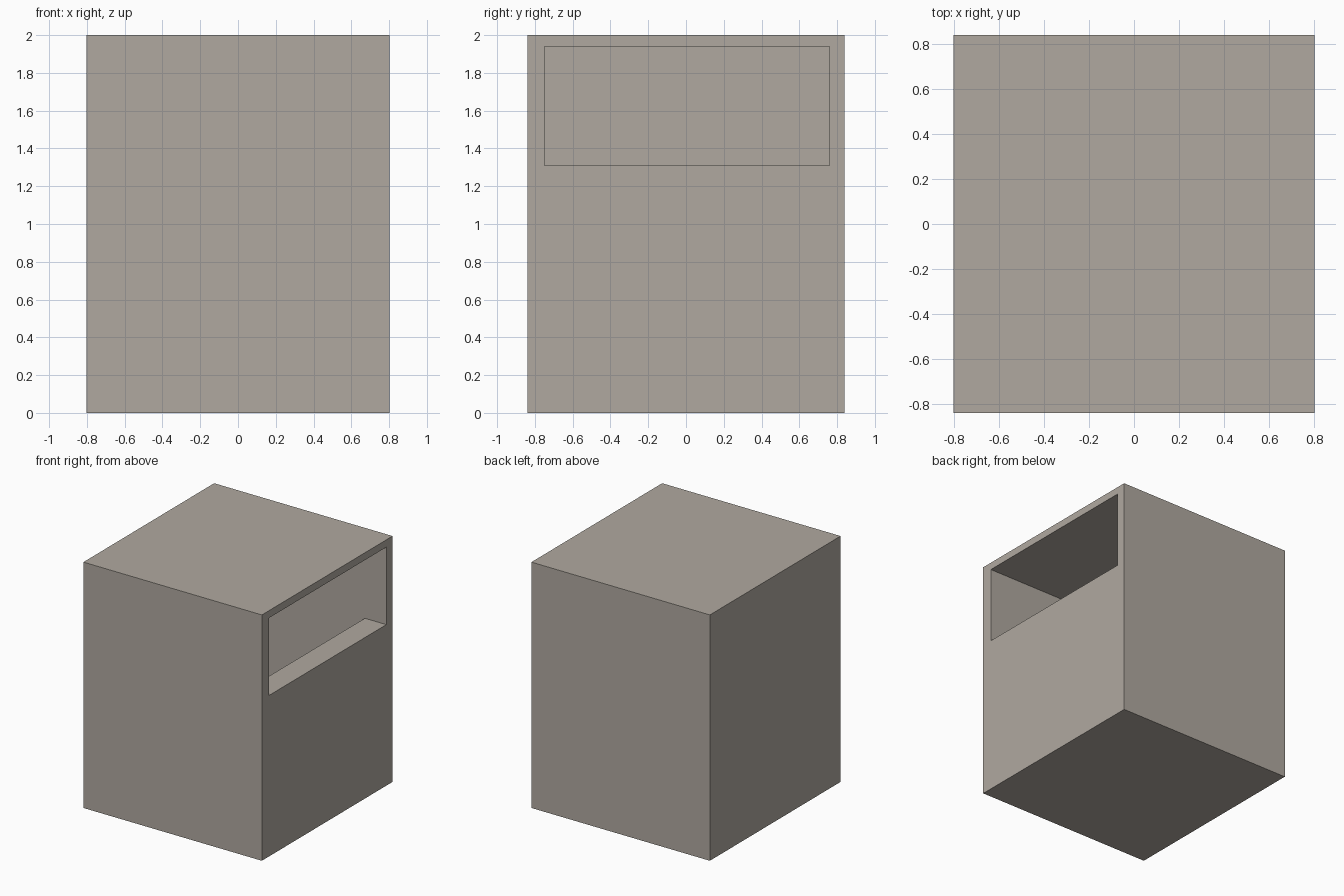
import bpy, bmesh

if "Cube" in bpy.data.objects:
    bpy.data.objects.remove(bpy.data.objects["Cube"])

# Single flat colour
mat = bpy.data.materials.new("warm grey")
mat.diffuse_color = (0.434, 0.397, 0.352, 1.0)
mat.use_nodes = True
mat.node_tree.nodes["Principled BSDF"].inputs["Base Color"].default_value = mat.diffuse_color


def prism(name, profile, y0, y1):
    """Extrude an x-z profile along y."""
    bm = bmesh.new()
    face = bm.faces.new([bm.verts.new((x, y0, z)) for x, z in profile])
    ext = bmesh.ops.extrude_face_region(bm, geom=[face])
    verts = [v for v in ext["geom"] if isinstance(v, bmesh.types.BMVert)]
    bmesh.ops.translate(bm, verts=verts, vec=(0, y1 - y0, 0))
    bmesh.ops.recalc_face_normals(bm, faces=bm.faces)
    me = bpy.data.meshes.new(name)
    bm.to_mesh(me)
    bm.free()
    me.materials.append(mat)
    ob = bpy.data.objects.new(name, me)
    bpy.context.collection.objects.link(ob)
    return ob


# Outer cabinet
W, D, H = 0.803, 0.84, 2.0
body = prism("cabinet_body", [(-W, 0), (W, 0), (W, H), (-W, H)], -D, D)

# Hollow interior joined to the wide slot in the right side
slot_low, ceiling, floor, inner = 1.31, 1.94, 0.06, 0.61
cutter = prism("interior_cutter",
               [(-inner, floor), (inner, floor), (inner, slot_low),
                (1.0, slot_low), (1.0, ceiling), (-inner, ceiling)],
               -0.75, 0.76)
cutter.hide_render = True

mod = body.modifiers.new("hollow", "BOOLEAN")
mod.operation = "DIFFERENCE"
mod.solver = "EXACT"
mod.object = cutter
bpy.context.view_layer.objects.active = body
bpy.ops.object.modifier_apply(modifier=mod.name)
bpy.data.objects.remove(cutter)
